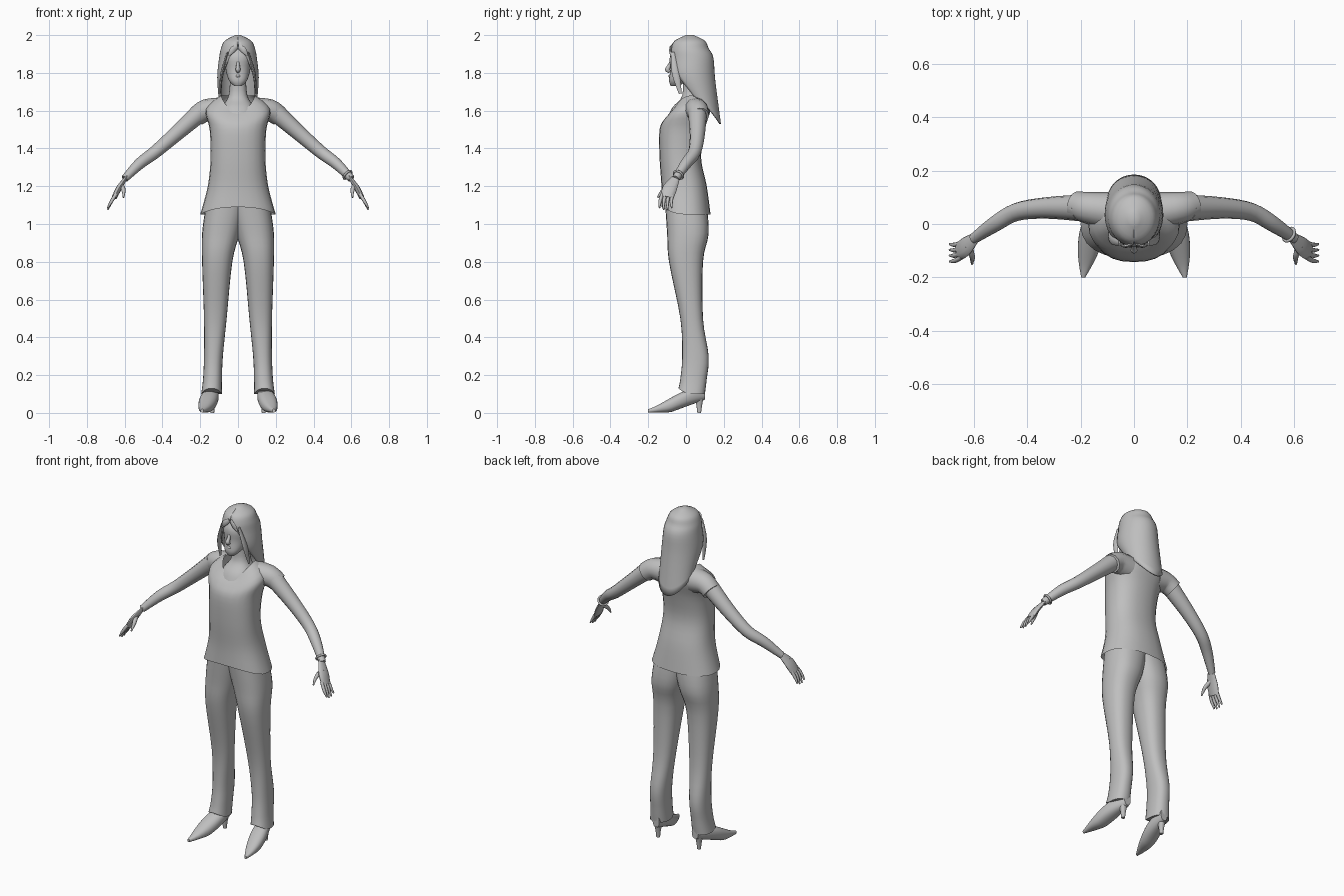
import bpy, bmesh
from math import sin, cos, pi, copysign, radians
from mathutils import Vector

if "Cube" in bpy.data.objects:
    bpy.data.objects.remove(bpy.data.objects["Cube"], do_unlink=True)

grey = bpy.data.materials.new("plain_grey")
grey.use_nodes = True
colour = (.52, .52, .52, 1)
grey.diffuse_color = colour
grey.node_tree.nodes["Principled BSDF"].inputs["Base Color"].default_value = colour


def smooth(rows, steps=4):
    """Pass a soft curve through the rows and return finer rows."""
    result = []
    last = len(rows) - 1
    for k in range(last):
        around = zip(rows[max(k - 1, 0)], rows[k], rows[k + 1], rows[min(k + 2, last)])
        around = list(around)
        for step in range(steps):
            t = step / steps
            row = []
            for before, start, end, after in around:
                leave, arrive = (end - before) / 2, (after - start) / 2
                bend = start - end
                row.append(start + t * leave - t * t * (3 * bend + 2 * leave + arrive)
                           + t ** 3 * (2 * bend + leave + arrive))
            result.append(row)
    return result + [list(rows[-1])]


def skin(name, rings, closed=True, cap=True, mirror=False):
    """Join rings of points into one smooth surface."""
    bm = bmesh.new()
    loops = [[bm.verts.new(point) for point in ring] for ring in rings]
    count = len(loops[0])
    for upper, lower in zip(loops, loops[1:]):
        for i in range(count if closed else count - 1):
            j = (i + 1) % count
            bm.faces.new((upper[i], lower[i], lower[j], upper[j]))
    if cap:
        bm.faces.new(loops[0])
        if closed:
            bm.faces.new(reversed(loops[-1]))
    bmesh.ops.remove_doubles(bm, verts=bm.verts, dist=.0005)
    if closed:
        bmesh.ops.recalc_face_normals(bm, faces=bm.faces)
    mesh = bpy.data.meshes.new(name)
    bm.to_mesh(mesh)
    bm.free()
    mesh.materials.append(grey)
    mesh.shade_smooth()
    mesh.set_sharp_from_angle(angle=radians(50))
    part = bpy.data.objects.new(name, mesh)
    bpy.context.collection.objects.link(part)
    if mirror:
        part.modifiers.new("mirror", 'MIRROR').use_mirror_merge = False
    return part


def outline(x, half_x, y, half_y, count=24):
    """Softly squared oval, given as pairs."""
    def squash(value):
        return copysign(abs(value) ** .85, value)
    angles = [2 * pi * i / count for i in range(count)]
    return [(x + half_x * squash(cos(a)), y + half_y * squash(sin(a))) for a in angles]


def stack(name, rows, cap=True, mirror=False):
    """Level ovals: height, x, half width, y, half depth, lift of the front edge."""
    rings = []
    for z, x, half_x, y, half_y, lift in smooth([(*row, 0)[:6] for row in rows]):
        rings.append([(px, py, z + lift * min(0, (py - y) / half_y) ** 2)
                      for px, py in outline(x, half_x, y, half_y)])
    return skin(name, rings, cap=cap, mirror=mirror)


def tube(name, rows, flatness=1, ref=(0, 1, 0), mirror=True, count=12):
    """Limb along rows of x, y, z and radius."""
    rows = smooth(rows)
    points = [Vector(row[:3]) for row in rows]
    rings = []
    for k, centre in enumerate(points):
        along = (points[min(k + 1, len(points) - 1)] - points[max(k - 1, 0)]).normalized()
        wide = Vector(ref)
        wide = (wide - along * wide.dot(along)).normalized() * rows[k][3]
        thin = along.cross(wide) * flatness
        angles = [2 * pi * i / count for i in range(count)]
        rings.append([centre + wide * cos(a) + thin * sin(a) for a in angles])
    return skin(name, rings, mirror=mirror)


# Shirt from the arched hem to the scooped neckline, with short sleeves
stack("shirt", [(1.05, 0, .2, 0, .13, .04), (1.2, 0, .16, -.01, .12, 0),
                (1.35, 0, .145, -.03, .11, 0), (1.5, 0, .15, -.02, .12, 0),
                (1.61, 0, .17, .01, .12, -.05), (1.68, 0, .09, .02, .09, -.08)], cap=False)
tube("sleeve", [(.1, .05, 1.6, .07), (.17, .06, 1.6, .06), (.22, .07, 1.57, .053)])

# Trousers
stack("trouser_leg", [(1.1, .06, .11, 0, .11), (.95, .09, .1, .01, .11),
                      (.8, .11, .08, 0, .09), (.5, .12, .06, .03, .06),
                      (.3, .13, .05, .05, .07), (.18, .135, .05, .04, .07),
                      (.1, .14, .055, .03, .07, .03)], mirror=True)

# Pointed shoes: upright sections from heel to toe, with a slim raised heel
sections = []
for step in range(13):
    t = step / 12
    y = .1 - .3 * t
    low = max(.002, .07 - .11 * t)
    high = .02 + .12 * cos(pi * t / 2) ** 1.3
    half = .048 * sin(pi * (.15 + .8 * t))
    ring = outline(.15 - .2 * y, half, (low + high) / 2, (high - low) / 2)
    sections.append([(x, y, z) for x, z in ring])
skin("shoe", sections, mirror=True)
stack("shoe_heel", [(.09, .136, .024, .07, .025), (.04, .136, .014, .07, .015),
                    (0, .136, .01, .07, .01)], mirror=True)
stack("ankle", [(.2, .14, .03, .03, .05), (.1, .14, .03, .03, .04)], mirror=True)

# Arms and hands
tube("arm", [(.2, .06, 1.59, .05), (.33, .06, 1.475, .04), (.44, .045, 1.38, .034),
             (.52, 0, 1.32, .03), (.6, -.055, 1.24, .02)])
tube("palm", [(.59, -.05, 1.25, .02), (.63, -.085, 1.19, .038), (.655, -.1, 1.14, .034)],
     flatness=.4)
for i in range(4):
    y = -.125 + .018 * i
    tip = 1.07 + .01 * abs(i - 1.5)
    tube("finger", [(.645, y, 1.16, .009), (.67, y * 1.1, 1.12, .009),
                    (.69, y * 1.2 + .01, tip, .004)], count=8)
tube("thumb", [(.62, -.08, 1.21, .014), (.606, -.12, 1.18, .011), (.606, -.15, 1.14, .004)],
     count=8)

# Bracelet on the left wrist
bpy.ops.mesh.primitive_torus_add(major_radius=.027, minor_radius=.006, major_segments=16,
                                 minor_segments=6, location=(.58, -.04, 1.26))
bracelet = bpy.context.object
bracelet.name = "bracelet"
bracelet.rotation_euler = Vector((.6, -.4, -.6)).to_track_quat('Z', 'Y').to_euler()
bracelet.data.materials.append(grey)
bracelet.data.shade_smooth()

# Neck and head
stack("neck", [(1.56, 0, .1, 0, .1), (1.62, 0, .085, .01, .08), (1.68, 0, .05, .03, .05),
               (1.8, 0, .04, .02, .04)])
stack("head", [(1.73, 0, .02, -.06, .02), (1.76, 0, .048, -.04, .05), (1.82, 0, .066, 0, .083),
               (1.9, 0, .07, .01, .09), (1.98, 0, .02, .03, .03)])

# Face: nose, mouth and eyes
tube("nose", [(0, -.074, 1.87, .006), (0, -.09, 1.835, .01), (0, -.098, 1.817, .013),
              (0, -.085, 1.805, .008)], ref=(1, 0, 0), mirror=False)
tube("mouth", [(x, abs(x) / 2 - .087, 1.783, .007 - abs(x) / 4) for x in (-.02, 0, .02)],
     mirror=False, count=8)
tube("eye", [(.017, -.075, 1.857, .002), (.03, -.072, 1.858, .006), (.044, -.064, 1.857, .002)],
     count=8)

# Long hair, a shell open around the face and falling lower at the back
rings = []
for z, half, y, depth, gap, fall in smooth([
        (2, .015, .02, .02, 0, 0), (1.97, .07, .02, .08, 0, 0), (1.93, .09, .02, .1, .1, 0),
        (1.88, .1, .03, .115, .5, 0), (1.78, .11, .035, .12, .9, .02),
        (1.67, .1, .09, .095, 1.2, .14)]):
    angles = [gap + 2 * (pi - gap) * i / 28 for i in range(29)]
    rings.append([(half * sin(a), y - depth * cos(a), z - fall * sin(a / 2) ** 4)
                  for a in angles])
hair = skin("hair", rings, closed=False)
thickness = hair.modifiers.new("thickness", 'SOLIDIFY')
thickness.thickness = .008
thickness.offset = -1

# Loose locks beside the face and a parted fringe
tube("side_lock", [(.055, -.07, 1.91, .01), (.085, -.055, 1.8, .02), (.095, -.03, 1.69, .008)],
     flatness=.4, count=8)
tube("fringe_lock", [(.005, -.075, 1.94, .012), (.03, -.083, 1.92, .016), (.05, -.08, 1.89, .004)],
     flatness=.4, ref=(0, 0, 1), count=8)
